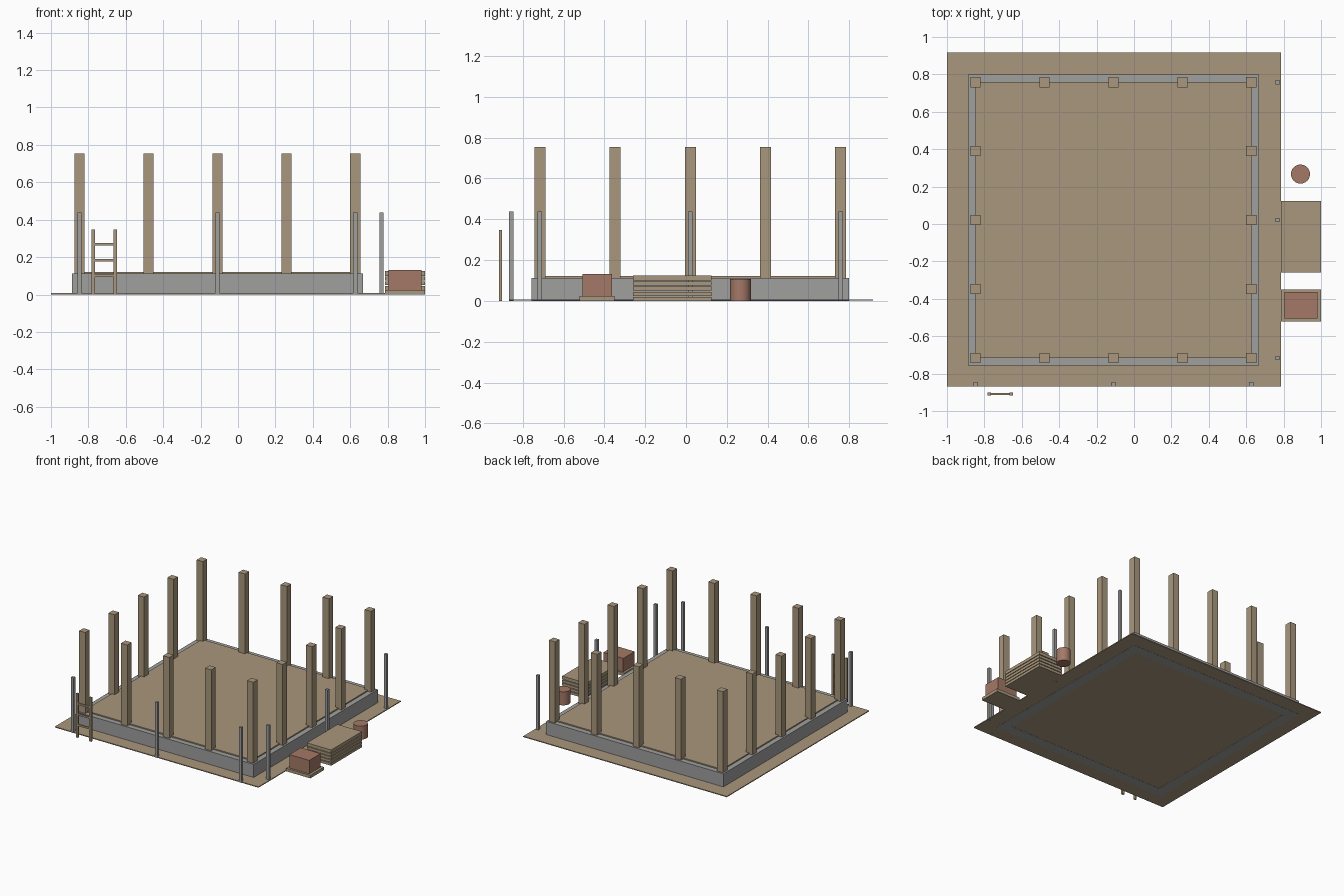
import bpy
import bmesh
from mathutils import Matrix, Vector

old = bpy.data.objects.get("Cube")
if old:
    bpy.data.objects.remove(old, do_unlink=True)


def material(name, rgb):
    m = bpy.data.materials.new(name)
    m.use_nodes = True
    m.diffuse_color = (*rgb, 1)
    m.node_tree.nodes["Principled BSDF"].inputs["Base Color"].default_value = (*rgb, 1)
    return m


wood = material("tan wood", (0.40, 0.31, 0.205))
grey = material("concrete grey", (0.35, 0.35, 0.345))
clay = material("brick red", (0.37, 0.19, 0.135))


def make(name, mat, boxes):
    """One object from boxes given as (x0, x1, y0, y1, z0, z1)."""
    bm = bmesh.new()
    for x0, x1, y0, y1, z0, z1 in boxes:
        centre = Vector((x0 + x1, y0 + y1, z0 + z1)) / 2
        size = Matrix.Diagonal((x1 - x0, y1 - y0, z1 - z0, 1))
        bmesh.ops.create_cube(bm, size=1, matrix=Matrix.Translation(centre) @ size)
    me = bpy.data.meshes.new(name)
    bm.to_mesh(me)
    bm.free()
    me.materials.append(mat)
    ob = bpy.data.objects.new(name, me)
    bpy.context.collection.objects.link(ob)
    return ob


def column(x, y, half, z0, z1):
    return (x - half, x + half, y - half, y + half, z0, z1)


# Post grid lines
CX, CY, STEP = -0.11, 0.021, 0.3685
xs = [CX + STEP * i for i in range(-2, 3)]
ys = [CY + STEP * i for i in range(-2, 3)]

# Ground sheet
make("ground_sheet", wood, [(-1, 0.787, -0.868, 0.917, 0.001, 0.008)])

# Foundation walls, a square ring centred on the post lines
W, TOP = 0.041, 0.112
X0, X1, Y0, Y1 = xs[0], xs[-1], ys[0], ys[-1]
make("foundation_walls", grey, [
    (X0 - W, X1 + W, Y0 - W, Y0 + W, 0, TOP),
    (X0 - W, X1 + W, Y1 - W, Y1 + W, 0, TOP),
    (X0 - W, X0 + W, Y0 + W, Y1 - W, 0, TOP),
    (X1 - W, X1 + W, Y0 + W, Y1 - W, 0, TOP),
])

# Floor deck
make("floor_deck", wood, [(X0, X1, Y0, Y1, TOP, 0.121)])

# Wall posts around the edge
for i, x in enumerate(xs):
    for j, y in enumerate(ys):
        if i in (0, 4) or j in (0, 4):
            make(f"wall_post_{i}_{j}", wood, [column(x, y, 0.027, TOP, 0.754)])

# Scaffold poles along the front and left sides
for i in (0, 2, 4):
    make(f"front_scaffold_pole_{i}", grey, [column(xs[i], -0.857, 0.011, 0, 0.438)])
    make(f"side_scaffold_pole_{i}", grey, [column(0.768, ys[i], 0.011, 0, 0.438)])

# Ladder
make("ladder_rails", wood, [
    (-0.782, -0.764, -0.916, -0.901, 0, 0.348),
    (-0.665, -0.647, -0.916, -0.901, 0, 0.348),
])
make("ladder_rungs", wood, [
    (-0.764, -0.665, -0.914, -0.903, z - 0.007, z + 0.007) for z in (0.1, 0.184, 0.268)
])

# Stacked lumber with thin gaps
make("lumber_stack", wood, [
    (0.787, 1, -0.26, 0.124, 0.025 * k, 0.025 * k + 0.02) for k in range(5)
] + [(0.787, 1, -0.26, 0.124, 0.12, 0.125)])

# Brick pile on a pallet
make("brick_pallet", wood, [(0.787, 1, -0.522, -0.35, 0, 0.024)])
make("brick_pile", clay, [(0.805, 0.98, -0.506, -0.363, 0.024, 0.131)])

# Barrel
bpy.ops.mesh.primitive_cylinder_add(vertices=24, radius=0.051, depth=0.107,
                                    location=(0.89, 0.267, 0.0535))
barrel = bpy.context.object
barrel.name = "barrel"
barrel.data.materials.append(clay)
bpy.ops.object.shade_smooth_by_angle()
